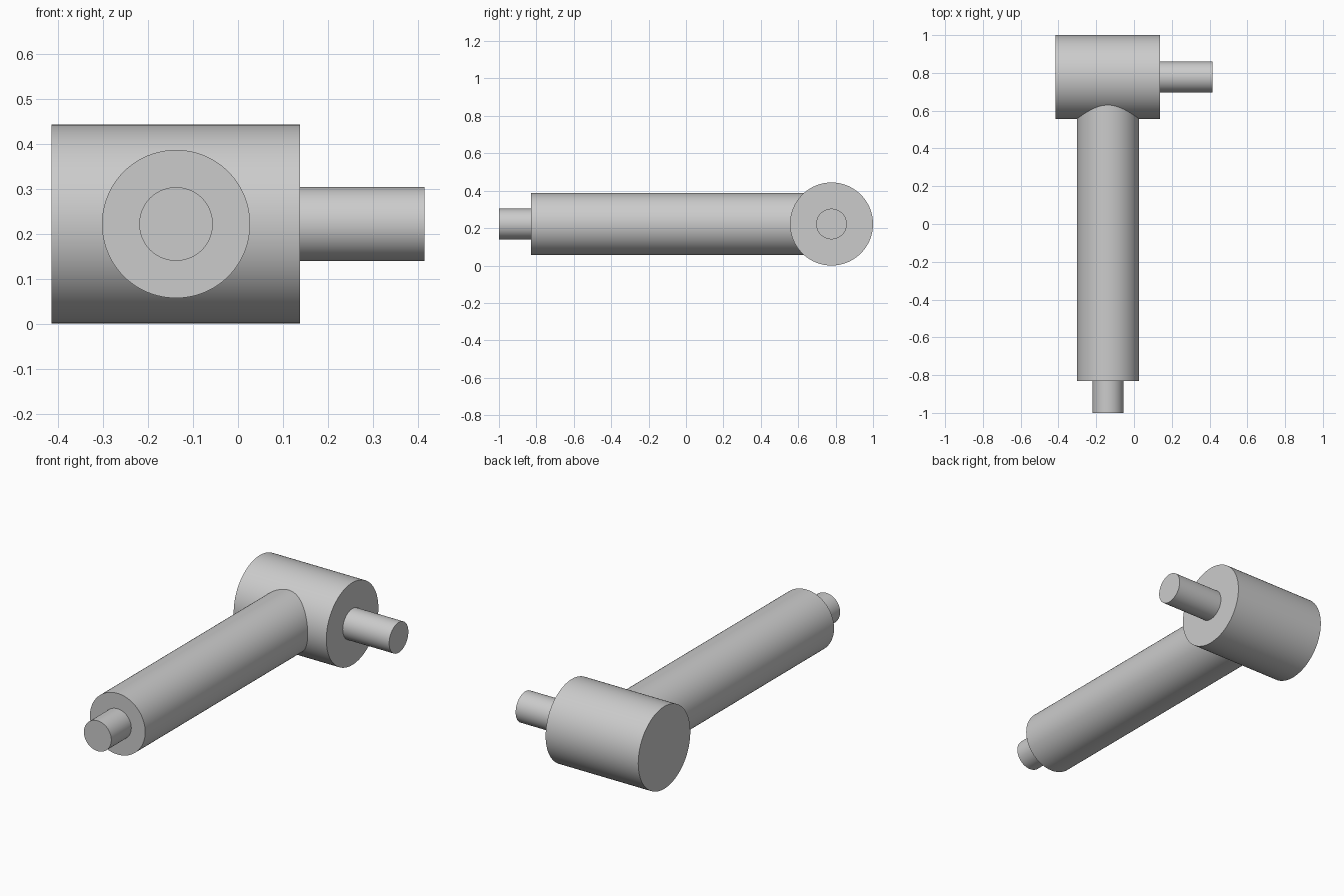
import bpy
import math

if "Cube" in bpy.data.objects:
    bpy.data.objects.remove(bpy.data.objects["Cube"], do_unlink=True)

# Single plain grey
grey = bpy.data.materials.new("plain_grey")
grey.use_nodes = True
colour = (0.6, 0.6, 0.6, 1)
grey.diffuse_color = colour
grey.node_tree.nodes["Principled BSDF"].inputs["Base Color"].default_value = colour

HEAD_RADIUS = 0.222
BAR_RADIUS = 0.165
PIN_RADIUS = 0.082
AXIS_X = -0.138              # long bar axis
AXIS_Y = 1 - HEAD_RADIUS     # head axis
AXIS_Z = HEAD_RADIUS


def rod(name, radius, start, end, along):
    """Smooth capped cylinder between two positions along x or y."""
    middle = (start + end) / 2
    if along == "x":
        location, rotation = (middle, AXIS_Y, AXIS_Z), (0, math.pi / 2, 0)
    else:
        location, rotation = (AXIS_X, middle, AXIS_Z), (math.pi / 2, 0, 0)
    bpy.ops.mesh.primitive_cylinder_add(
        vertices=96, radius=radius, depth=end - start,
        location=location, rotation=rotation)
    obj = bpy.context.object
    obj.name = name
    obj.data.materials.append(grey)
    bpy.ops.object.shade_smooth_by_angle(angle=math.radians(30))
    return obj


# Cross head with its side pin
rod("head", HEAD_RADIUS, -0.415, 0.138, "x")
rod("side_pin", PIN_RADIUS, 0.138, 0.415, "x")

# Long bar running into the head, with its end pin
rod("long_bar", BAR_RADIUS, -0.83, AXIS_Y, "y")
rod("end_pin", PIN_RADIUS, -1.0, -0.83, "y")
